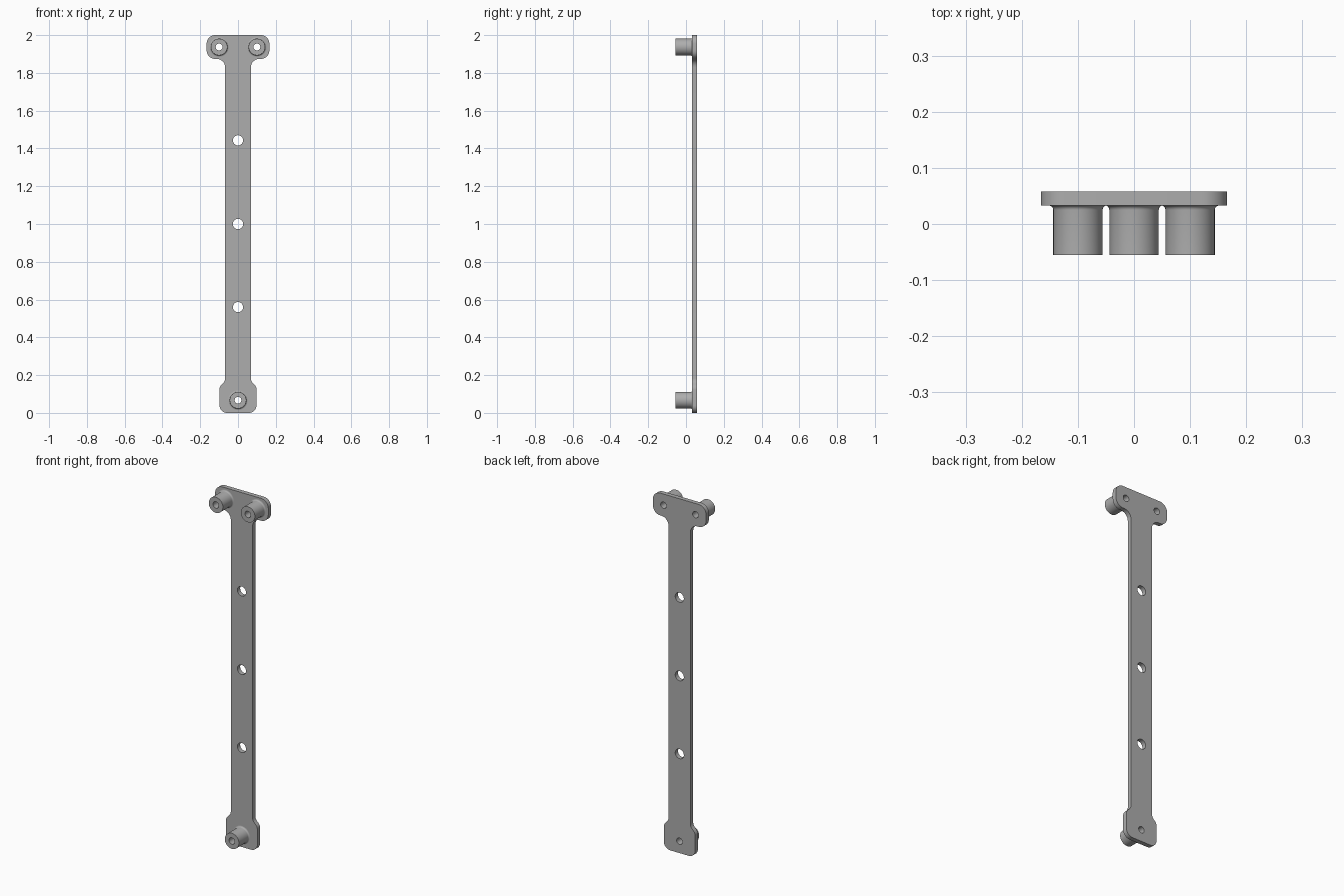
import bpy
import bmesh
from math import cos, sin, pi
from mathutils import Vector, Matrix

cube = bpy.data.objects.get("Cube")
if cube:
    bpy.data.objects.remove(cube, do_unlink=True)

GREY = (0.42, 0.42, 0.42, 1)
mat = bpy.data.materials.new("plain grey")
mat.use_nodes = True
mat.diffuse_color = GREY
mat.node_tree.nodes["Principled BSDF"].inputs["Base Color"].default_value = GREY

PLATE_FRONT, PLATE_BACK, BOSS_FRONT = 0.033, 0.058, -0.055
BOSS_R, BORE_R, HOLE_R = 0.044, 0.018, 0.027
BOSSES = {"upper_left_boss": (0.1, 1.937), "upper_right_boss": (-0.1, 1.937),
          "lower_boss": (0, 0.067)}


def circle(x, z, r, n=40):
    return [(x + r * cos(2 * pi * i / n), z + r * sin(2 * pi * i / n)) for i in range(n)]


def round_corners(corners, steps=8):
    """Replace each (x, z, radius) corner by a tangent arc."""
    out = []
    for i, (x, z, r) in enumerate(corners):
        p = Vector((x, z))
        a = (Vector(corners[i - 1][:2]) - p).normalized()
        b = (Vector(corners[(i + 1) % len(corners)][:2]) - p).normalized()
        half = a.angle(b) / 2
        centre = p + (a + b).normalized() * r / sin(half)
        t = r * cos(half) / sin(half)
        start, end = p + a * t - centre, p + b * t - centre
        sweep = start.angle_signed(end)
        for k in range(steps + 1):
            out.append(centre + Matrix.Rotation(-sweep * k / steps, 2) @ start)
    return out


def finish(obj):
    obj.data.materials.clear()
    obj.data.materials.append(mat)
    bpy.ops.object.select_all(action='DESELECT')
    obj.select_set(True)
    bpy.context.view_layer.objects.active = obj
    bpy.ops.object.shade_smooth_by_angle()


# Plate: mirrored, rounded outline with every hole cut through
side = [(0.098, 0, 0.04), (0.098, 0.138, 0.035), (0.068, 0.168, 0.035),
        (0.068, 1.874, 0.045), (0.166, 1.874, 0.045), (0.166, 2, 0.045)]
outline = round_corners(side + [(-x, z, r) for x, z, r in reversed(side)])
loops = [outline] + [circle(x, z, BORE_R) for x, z in BOSSES.values()]
loops += [circle(0, z, HOLE_R) for z in (0.56, 1.0, 1.443)]

curve = bpy.data.curves.new("plate_outline", 'CURVE')
curve.dimensions = '2D'
curve.fill_mode = 'BOTH'
curve.extrude = (PLATE_BACK - PLATE_FRONT) / 2
for loop in loops:
    spline = curve.splines.new('POLY')
    spline.points.add(len(loop) - 1)
    for point, (x, z) in zip(spline.points, loop):
        point.co = (x, z, 0, 1)
    spline.use_cyclic_u = True
helper = bpy.data.objects.new("outline_helper", curve)
bpy.context.collection.objects.link(helper)
mesh = bpy.data.meshes.new_from_object(helper.evaluated_get(bpy.context.evaluated_depsgraph_get()))
bpy.data.objects.remove(helper, do_unlink=True)
mesh.transform(Matrix.Translation((0, (PLATE_FRONT + PLATE_BACK) / 2, 0)) @ Matrix.Rotation(pi / 2, 4, 'X'))
bm = bmesh.new()
bm.from_mesh(mesh)
bmesh.ops.remove_doubles(bm, verts=bm.verts, dist=0.00001)
bmesh.ops.recalc_face_normals(bm, faces=bm.faces)
bm.to_mesh(mesh)
bm.free()
plate = bpy.data.objects.new("plate", mesh)
bpy.context.collection.objects.link(plate)
finish(plate)

# Bosses: hollow tubes with a small fillet where they meet the plate
FILLET = 0.008
profile = [(BORE_R, PLATE_FRONT), (BORE_R, BOSS_FRONT), (BOSS_R, BOSS_FRONT)]
for i in range(6):
    a = pi / 2 * i / 5
    profile.append((BOSS_R + FILLET * (1 - cos(a)), PLATE_FRONT - FILLET * (1 - sin(a))))
for name, (x, z) in BOSSES.items():
    bm = bmesh.new()
    rings = [[bm.verts.new((px, y, pz)) for px, pz in circle(x, z, r)] for r, y in profile]
    for lower, upper in zip(rings, rings[1:]):
        for i in range(len(lower)):
            bm.faces.new((lower[i - 1], lower[i], upper[i], upper[i - 1]))
    bmesh.ops.recalc_face_normals(bm, faces=bm.faces)
    # The tube is open at the plate, so make its outside face away from the axis
    bm.normal_update()
    front = min(bm.faces, key=lambda f: f.calc_center_median().y)
    if front.normal.y > 0:
        bmesh.ops.reverse_faces(bm, faces=bm.faces)
    mesh = bpy.data.meshes.new(name)
    bm.to_mesh(mesh)
    bm.free()
    boss = bpy.data.objects.new(name, mesh)
    bpy.context.collection.objects.link(boss)
    finish(boss)
